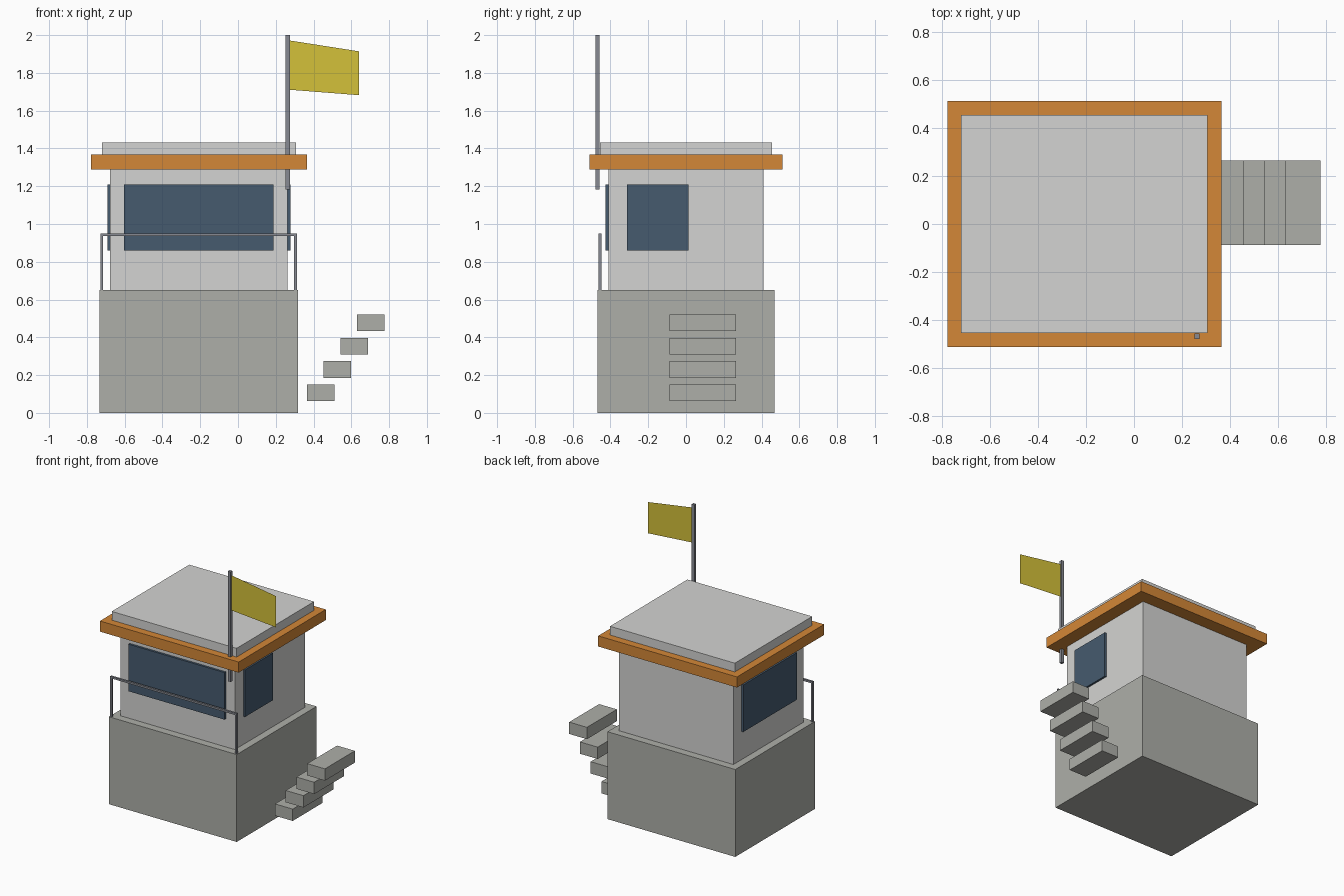
import bpy

if "Cube" in bpy.data.objects:
    bpy.data.objects.remove(bpy.data.objects["Cube"])


def material(name, r, g, b):
    lin = [((c / 255 + 0.055) / 1.055) ** 2.4 for c in (r, g, b)]
    m = bpy.data.materials.new(name)
    m.diffuse_color = (*lin, 1)
    m.use_nodes = True
    m.node_tree.nodes["Principled BSDF"].inputs["Base Color"].default_value = m.diffuse_color
    return m


WALL = material("pale_wall", 212, 212, 210)
CONCRETE = material("concrete", 174, 175, 169)
ORANGE = material("orange_trim", 212, 135, 55)
GLASS = material("dark_glass", 70, 91, 111)
METAL = material("grey_metal", 135, 138, 146)
YELLOW = material("yellow_flag", 212, 193, 58)


def mesh_object(name, verts, faces, mat):
    me = bpy.data.meshes.new(name)
    me.from_pydata(verts, [], faces)
    me.materials.append(mat)
    ob = bpy.data.objects.new(name, me)
    bpy.context.collection.objects.link(ob)
    return ob


def box(name, x, y, z, mat):
    """Box from (min, max) ranges on each axis."""
    verts = [(a, b, c) for a in x for b in y for c in z]
    faces = [(0, 1, 3, 2), (4, 6, 7, 5), (0, 4, 5, 1),
             (2, 3, 7, 6), (0, 2, 6, 4), (1, 5, 7, 3)]
    return mesh_object(name, verts, faces, mat)


# Stacked body: base, cabin, roof trim, roof cap
box("base", (-0.734, 0.318), (-0.469, 0.469), (0, 0.65), CONCRETE)
box("cabin", (-0.678, 0.262), (-0.411, 0.411), (0.65, 1.29), WALL)
box("roof_trim", (-0.778, 0.364), (-0.512, 0.512), (1.288, 1.367), ORANGE)
box("roof_cap", (-0.72, 0.307), (-0.455, 0.455), (1.367, 1.432), WALL)

# Windows on front, right and left walls
WZ = (0.859, 1.209)
box("front_window", (-0.604, 0.187), (-0.427, -0.411), WZ, GLASS)
box("right_window", (0.262, 0.277), (-0.312, 0.013), WZ, GLASS)
box("left_window", (-0.692, -0.678), (-0.314, 0.314), WZ, GLASS)

# Front railing
RY = (-0.463, -0.448)
for side, cx in (("left", -0.721), ("right", 0.305)):
    box(side + "_rail_post", (cx - 0.0075, cx + 0.0075), RY, (0.65, 0.937), METAL)
box("rail_bar", (-0.7285, 0.3125), RY, (0.937, 0.951), METAL)

# Floating steps on the right side
for i in range(4):
    x, z = 0.365 + 0.0885 * i, 0.062 + 0.1235 * i
    box(f"step_{i + 1}", (x, x + 0.146), (-0.087, 0.264), (z, z + 0.088), CONCRETE)

# Flag pole and flat flag
box("flag_pole", (0.252, 0.274), (-0.479, -0.457), (1.182, 2.0), METAL)
mesh_object("flag", [(0.27, -0.468, 1.711), (0.641, -0.468, 1.682),
                     (0.641, -0.468, 1.914), (0.27, -0.468, 1.972)],
            [(0, 1, 2, 3)], YELLOW)
